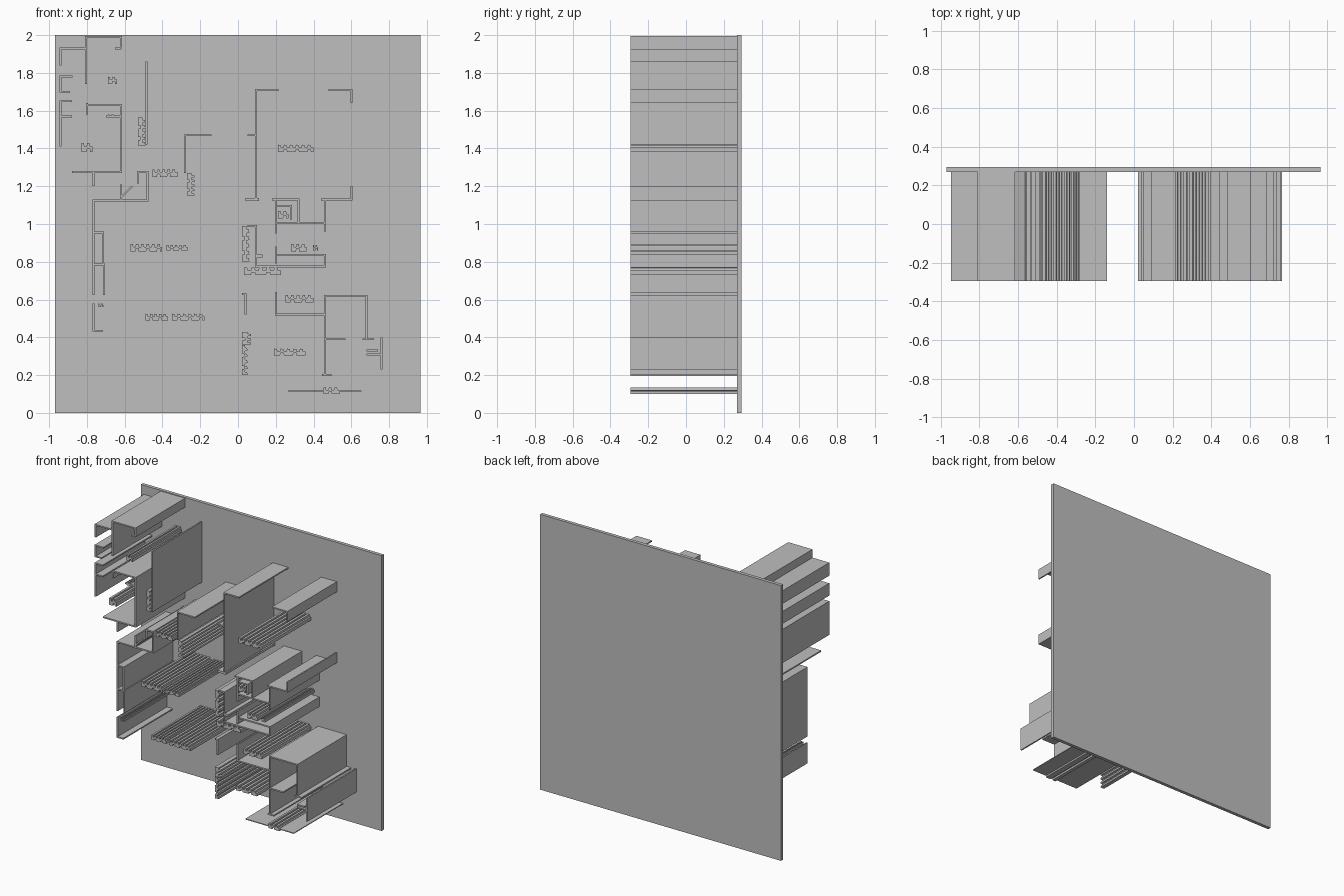
import bpy
import bmesh
from mathutils import Vector

if "Cube" in bpy.data.objects:
    bpy.data.objects.remove(bpy.data.objects["Cube"], do_unlink=True)

grey = bpy.data.materials.new("plain_grey")
grey.use_nodes = True
shade = (0.52, 0.52, 0.52, 1)
grey.diffuse_color = shade
grey.node_tree.nodes["Principled BSDF"].inputs["Base Color"].default_value = shade

FRONT, FACE, BACK = -0.295, 0.27, 0.295
THICK = 0.01
UNIT = 0.01  # plan coordinates are in hundredths
STEPS = {"up": (0, 1), "down": (0, -1), "left": (-1, 0), "right": (1, 0), "slant": (1, 1)}


def extrude_profile(name, outline, near=FRONT, far=FACE):
    """Extrude a closed x-z outline along y."""
    bm = bmesh.new()
    face = bm.faces.new([bm.verts.new((p[0], near, p[1])) for p in outline])
    grown = bmesh.ops.extrude_face_region(bm, geom=[face])["geom"]
    moved = [v for v in grown if isinstance(v, bmesh.types.BMVert)]
    bmesh.ops.translate(bm, verts=moved, vec=(0, far - near, 0))
    bmesh.ops.recalc_face_normals(bm, faces=bm.faces)
    mesh = bpy.data.meshes.new(name)
    bm.to_mesh(mesh)
    bm.free()
    mesh.materials.append(grey)
    obj = bpy.data.objects.new(name, mesh)
    bpy.context.collection.objects.link(obj)
    return obj


def wall(name, x, z, thick=THICK, **moves):
    """Mitred wall that starts at x, z and follows the named moves."""
    path = [Vector((x, z)) * UNIT]
    for move, length in moves.items():
        path.append(path[-1] + Vector(STEPS[move]) * length * UNIT)
    dirs = [(b - a).normalized() for a, b in zip(path, path[1:])]
    sides = [Vector((-d.y, d.x)) for d in dirs]
    left, right = [], []
    for i, p in enumerate(path):
        a, b = sides[max(i - 1, 0)], sides[min(i, len(sides) - 1)]
        offset = (a + b) / (1 + a.dot(b)) * thick / 2
        left.append(p + offset)
        right.append(p - offset)
    extrude_profile(name, left + right[::-1])


def ridges(name, x, z, wide, tall, teeth=5, upright=False):
    """Solid bar with an abstract notched outline."""
    length, depth = (tall, wide) if upright else (wide, tall)
    upper, lower = [], []
    for i in range(teeth):
        for part, high in ((0.05, 1), (0.5, 0.95), (0.55, 0.6), (0.95, 0.6)):
            u = (i + part) / teeth * length
            upper.append((u, depth * high))
            lower.append((u, depth * (0.35 if high > 0.9 and i % 2 else 0)))
    points = upper + lower[::-1]
    if upright:
        points = [(v, u) for u, v in points]
    extrude_profile(name, [((x + u) * UNIT, (z + v) * UNIT) for u, v in points])


# Backing panel
extrude_profile("backing_panel", [(-0.97, 0), (0.965, 0), (0.965, 2), (-0.97, 2)], FACE, BACK)

# Upper left rooms
wall("corner_room_wall", -94, 184, up=9, right=13.5)
wall("corner_room_hood", -80.5, 174, up=25, right=18.5, down=6)
wall("corner_room_return", -65, 193, right=3)
wall("left_window_upper", -87.5, 178, left=6.5, down=8, right=5)
wall("left_window_lower", -94, 141, up=24, right=6)
wall("left_window_sill", -94, 157, right=6)
wall("closet_post", -80, 158, up=6)
wall("closet_wall", -80, 163, right=18, down=6, left=8)
wall("closet_partition", -62, 150, up=7)
wall("bath_wall", -88, 127.5, right=26, up=23)
wall("bath_stub", -76.5, 127, down=7)
wall("tall_divider", -48.5, 142, up=44)
ridges("divider_ridges", -53, 141.5, 4, 15, upright=True)
ridges("corner_ridges", -69, 174, 5, 4, teeth=2)
ridges("bath_ridges", -83, 138, 6, 5, teeth=2)
ridges("closet_ridges", -69, 156, 4, 2, teeth=2)

# Left side wall and entry
wall("entry_wall", -71, 112.5, right=23, up=15, left=5, down=6)
wall("entry_post", -62, 113, up=8)
wall("entry_door", -62, 114, slant=6)
wall("side_wall", -71, 112.5, left=5.5, down=50)
wall("side_window_upper", -76.5, 95.5, right=5, down=17, left=5)
wall("side_window_lower", -71, 79, down=16.5)
wall("side_wall_lower", -76.5, 58, down=14.5, right=5)
ridges("side_ridges", -74, 56, 3, 2, teeth=2)

# Central hall
wall("hall_corner", -28, 127, up=20, right=14)
ridges("hall_upright_ridges", -27, 115, 4, 12, upright=True)
ridges("hall_ridges", -45.5, 125, 13.5, 4)
ridges("great_ridges_left", -57, 85.5, 17, 4, teeth=6)
ridges("great_ridges_right", -38, 86, 11.5, 3)
ridges("lower_ridges_left", -49, 49, 12, 3.5)
ridges("lower_ridges_right", -35, 49, 17.5, 3.5, teeth=6)

# Upper right room
wall("bedroom_corner", 9.5, 113, up=58, right=12)
wall("bedroom_jamb", 4, 113, right=7, thick=0.016)
wall("bedroom_stub", 5, 147, right=4.5)
wall("bedroom_far_corner", 48, 171, right=12, down=7)
wall("bedroom_far_post", 60, 120, down=7, left=16)
ridges("bedroom_ridges", 21, 138, 19, 4, teeth=6)

# Right core rooms
wall("core_top", 18, 113, right=14, down=12)
wall("core_left", 20, 113, down=18)
wall("core_shelf", 20, 100.5, right=26, up=12)
wall("core_post", 46, 101, down=5)
wall("core_fixture", 21, 109.5, right=7, down=7)
ridges("core_fixture_ridges", 21, 103, 6, 4, teeth=2)
wall("core_hall", 5, 99, right=4.5, down=22)
wall("core_bottom", 9.5, 77.5, right=36.5, up=6, left=25)
wall("core_inner_post", 20, 79, up=9)
wall("core_jamb", 9, 83, right=4, thick=0.016)
ridges("core_edge_ridges", 2, 80, 4, 19, upright=True)
ridges("core_lower_ridges", 3, 73, 20, 4)
ridges("core_ridges", 28, 85.5, 8.5, 4, teeth=3)
ridges("core_small_ridges", 39.5, 86, 3, 3, teeth=2)

# Lower right rooms
wall("utility_left", 20, 64, down=12, right=26)
wall("utility_post", 46, 20, up=42, right=22, down=23, left=2)
wall("utility_shelf", 46, 39, right=11)
wall("utility_nook", 66, 39, right=6)
wall("utility_foot", 44.5, 20, right=5)
wall("outer_post", 76, 23, up=17)
wall("outer_arm", 68, 31, right=8)
wall("outer_jamb", 68, 33, right=6)
wall("passage_post", 4, 52, up=11, left=2)
ridges("passage_ridges_upper", 2, 36, 5, 7, teeth=3, upright=True)
ridges("passage_ridges_lower", 2, 20, 3, 16, upright=True)
ridges("utility_ridges", 25, 58.5, 15, 4)
ridges("lower_room_ridges", 19, 30.5, 17, 3.5)

# Bottom ledge
wall("bottom_ledge", 26.5, 11.5, right=39, thick=0.006)
ridges("ledge_ridges", 45, 10, 9, 3.5, teeth=3)
